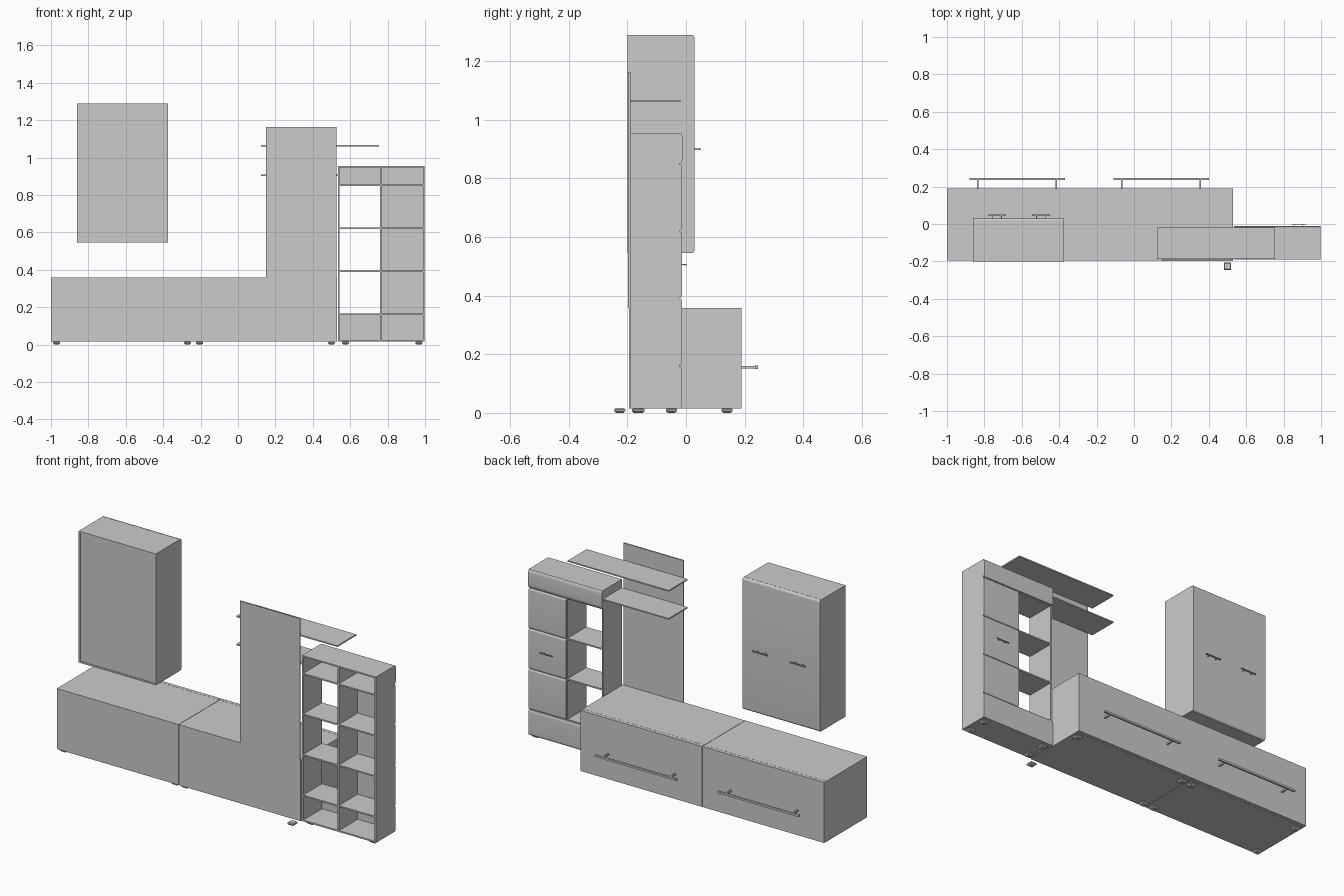
import bpy, bmesh, math

if "Cube" in bpy.data.objects:
    bpy.data.objects.remove(bpy.data.objects["Cube"])


def finish(name, bm):
    bmesh.ops.recalc_face_normals(bm, faces=bm.faces)
    mesh = bpy.data.meshes.new(name)
    bm.to_mesh(mesh)
    bm.free()
    ob = bpy.data.objects.new(name, mesh)
    bpy.context.collection.objects.link(ob)
    return ob


def box(name, x, y, z):
    """Box from (min, max) pairs."""
    bm = bmesh.new()
    bmesh.ops.create_cube(bm, size=1)
    for v in bm.verts:
        for i, (a, b) in enumerate((x, y, z)):
            v.co[i] = a if v.co[i] < 0 else b
    return finish(name, bm)


def door(name, x, y, z, rz, ry, steps=5):
    """Door whose top and bottom front edges are rounded: rz tall, ry deep."""
    prof = [(y[0], z[0])]
    for i in range(steps + 1):
        t = math.pi / 2 * i / steps
        prof.append((y[1] - ry + ry * math.sin(t), z[0] + rz - rz * math.cos(t)))
    for i in range(steps + 1):
        t = math.pi / 2 * i / steps
        prof.append((y[1] - ry + ry * math.cos(t), z[1] - rz + rz * math.sin(t)))
    prof.append((y[0], z[1]))
    bm = bmesh.new()
    face = bm.faces.new([bm.verts.new((x[0], py, pz)) for py, pz in prof])
    ext = bmesh.ops.extrude_face_region(bm, geom=[face])
    for v in ext["geom"]:
        if isinstance(v, bmesh.types.BMVert):
            v.co.x = x[1]
    return finish(name, bm)


def handle(name, cx, y0, y1, z, length, span, t):
    """Bar handle on two posts."""
    box(name + "_bar", (cx - length / 2, cx + length / 2), (y1 - t, y1), (z - t / 2, z + t / 2))
    for s in (-1, 1):
        px = cx + s * span / 2
        box(name + "_post", (px - t * .4, px + t * .4), (y0, y1 - t / 2), (z - t * .4, z + t * .4))


def foot(name, x, y):
    """Small square foot tapering towards the floor."""
    bm = bmesh.new()
    rings = []
    for r, z in ((.012, 0), (.019, .006), (.019, .012), (.015, .016)):
        rings.append([bm.verts.new((x + sx * r, y + sy * r, z))
                      for sx, sy in ((-1, -1), (1, -1), (1, 1), (-1, 1))])
    for a, b in zip(rings, rings[1:]):
        for i in range(4):
            bm.faces.new((a[i], a[(i + 1) % 4], b[(i + 1) % 4], b[i]))
    bm.faces.new(rings[0][::-1])
    bm.faces.new(rings[-1])
    finish(name, bm)


# low cabinets with flap fronts and long handles
for x0, x1, hx in ((-1, -.236, -.625), (-.234, .53, .145)):
    box("low_cabinet", (x0, x1), (-.195, .17), (.015, .358))
    box("low_cabinet_front", (x0, x1), (.171, .19), (.015, .358))
    handle("low_cabinet_handle", hx, .19, .246, .156, .51, .42, .011)

# tall back panel and two wall shelves
box("back_panel", (.15, .526), (-.198, -.19), (.358, 1.163))
box("upper_shelf", (.122, .755), (-.188, -.019), (1.06, 1.067))
box("lower_shelf", (.122, .534), (-.188, -.019), (.901, .908))

# wall cabinet: shell, recessed back, two doors
L, R, B, T = -.86, -.375, .545, 1.29
for x in ((L, L + .009), (R - .009, R)):
    box("wall_cabinet_side", x, (-.2, .015), (B, T))
for z in ((B, B + .009), (T - .009, T)):
    box("wall_cabinet_end", (L + .009, R - .009), (-.2, .015), z)
box("wall_cabinet_back", (L + .009, R - .009), (-.197, -.19), (B + .009, T - .009))
mid = (L + R) / 2
for x, hx in (((L, mid), -.733), ((mid, R), -.497)):
    door("wall_cabinet_door", x, (.016, .029), (B, T), .014, .009)
    handle("wall_cabinet_handle", hx, .029, .05, .9, .096, .05, .006)

# open-backed shelf unit: uprights, boards
for x in ((.535, .543), (.758, .766), (.99, .998)):
    box("shelf_unit_upright", x, (-.19, -.022), (.015, .955))
for z in (.015, .157, .387, .617, .847, .947):
    for x in ((.543, .758), (.766, .99)):
        box("shelf_unit_board", x, (-.19, -.022), (z, z + .008))

# shelf unit fronts: wide drawers top and bottom, three doors on one side
door("top_front", (.535, .998), (-.022, -.011), (.851, .955), .024, .009)
door("bottom_front", (.535, .998), (-.022, -.014), (.015, .159), .016, .006)
for z in (.163, .392, .621):
    door("side_door", (.762, .998), (-.022, -.014), (z, z + .226), .012, .006)
handle("side_door_handle", .88, -.014, .001, .506, .078, .04, .005)

# feet, one of them standing behind the cabinet
for x in (-.97, -.27, -.205, .5):
    foot("low_cabinet_foot", x, .14)
    foot("low_cabinet_foot", x, -.226 if x == .5 else -.166)
for x in (.575, .967):
    for y in (-.16, -.05):
        foot("shelf_unit_foot", x, y)

for ob in list(bpy.context.collection.objects):
    if "door" in ob.name or "front" in ob.name:
        ob.select_set(True)
        bpy.context.view_layer.objects.active = ob
bpy.ops.object.shade_smooth_by_angle()
